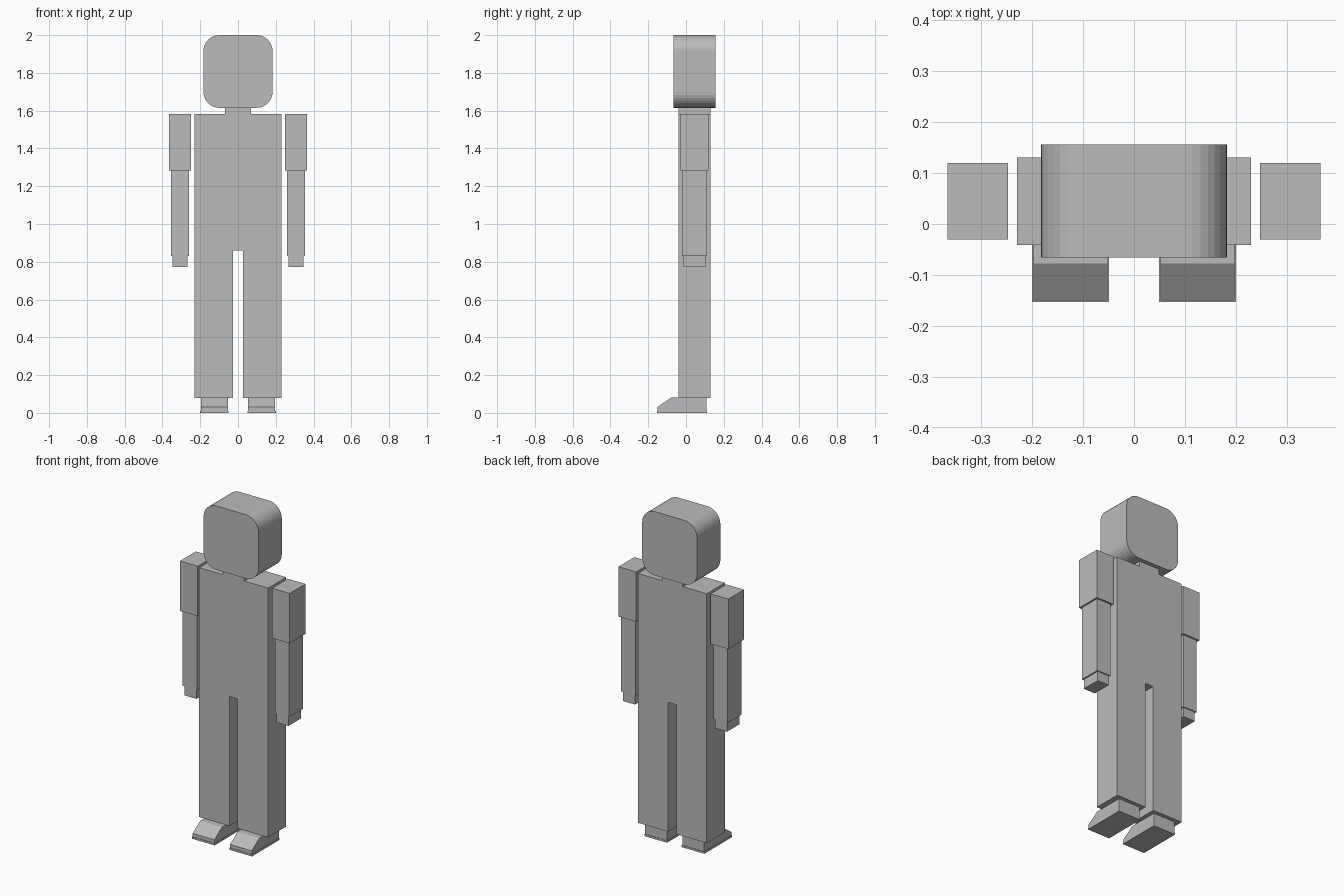
import bpy, math

old = bpy.data.objects.get("Cube")
if old:
    bpy.data.objects.remove(old, do_unlink=True)

GREY = (0.5, 0.5, 0.5, 1.0)
grey = bpy.data.materials.new("plain grey")
grey.use_nodes = True
grey.diffuse_color = GREY
grey.node_tree.nodes["Principled BSDF"].inputs["Base Color"].default_value = GREY


def prism(name, outline, to_3d, near, far):
    """Extrude a counter-clockwise outline between two depths."""
    n = len(outline)
    verts = [to_3d(u, v, d) for d in (near, far) for u, v in outline]
    faces = [tuple(range(n)), tuple(reversed(range(n, 2 * n)))]
    faces += [(i, i + n, (i + 1) % n + n, (i + 1) % n) for i in range(n)]
    mesh = bpy.data.meshes.new(name)
    mesh.from_pydata(verts, [], faces)
    mesh.materials.append(grey)
    obj = bpy.data.objects.new(name, mesh)
    bpy.context.collection.objects.link(obj)
    return obj


def front_prism(name, outline, y0, y1):
    return prism(name, outline, lambda u, v, d: (u, d, v), y0, y1)


def side_prism(name, outline, x0, x1):
    return prism(name, outline, lambda u, v, d: (d, u, v), x1, x0)


def box(name, x0, x1, y0, y1, z0, z1):
    return front_prism(name, [(x0, z0), (x1, z0), (x1, z1), (x0, z1)], y0, y1)


# Torso, legs and neck share one flat silhouette
half = [(0.027, 0.86), (0.027, 0.08), (0.23, 0.08), (0.23, 1.583), (0.07, 1.583), (0.07, 1.63)]
body = half + [(-x, z) for x, z in reversed(half)]
front_prism("body", body, -0.041, 0.131)

# Head: rounded square extruded front to back
R, HALF_W, Z0, Z1, STEPS = 0.085, 0.183, 1.615, 2.0, 8
corners = [(HALF_W - R, Z0 + R, -90), (HALF_W - R, Z1 - R, 0),
           (R - HALF_W, Z1 - R, 90), (R - HALF_W, Z0 + R, 180)]
head = []
for cx, cz, start in corners:
    for i in range(STEPS + 1):
        a = math.radians(start + 90 * i / STEPS)
        head.append((cx + R * math.cos(a), cz + R * math.sin(a)))
front_prism("head", head, -0.066, 0.156)

# Shoe outline in side view, with a sloping toe
shoe = [(-0.15, 0.01), (0.108, 0.01), (0.108, 0.081), (-0.078, 0.081), (-0.15, 0.032)]

for side, s in (("left", 1), ("right", -1)):
    def span(a, b):
        return sorted((s * a, s * b))
    # Arm: sleeve, forearm and hand
    box(side + "_sleeve", *span(0.248, 0.366), -0.03, 0.12, 1.282, 1.583)
    box(side + "_forearm", *span(0.26, 0.355), -0.02, 0.11, 0.83, 1.283)
    box(side + "_hand", *span(0.267, 0.346), -0.014, 0.104, 0.772, 0.831)
    # Foot: shoe on a slightly wider sole
    side_prism(side + "_shoe", shoe, *span(0.052, 0.197))
    box(side + "_sole", *span(0.049, 0.2), -0.153, 0.111, 0.0, 0.011)
